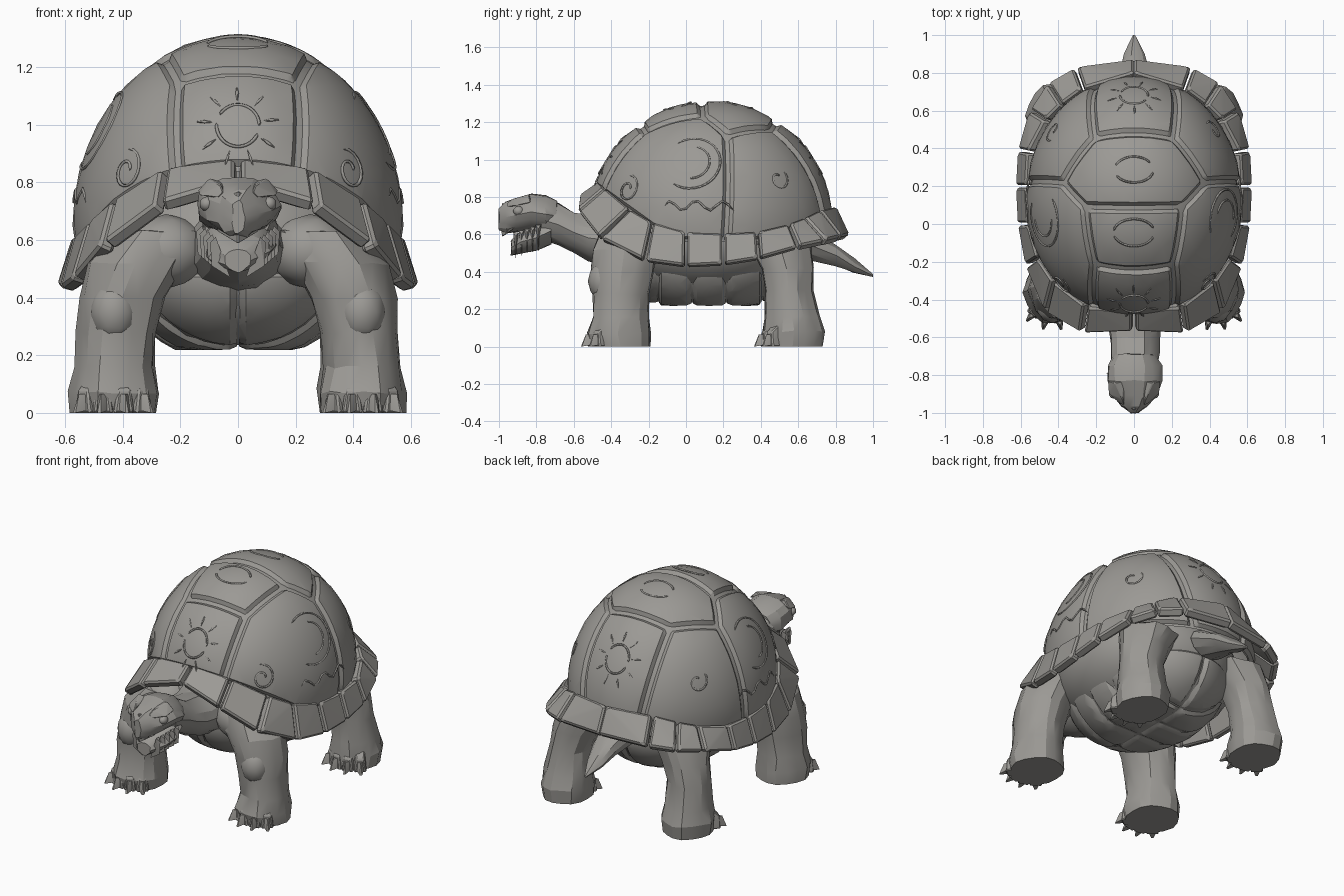
import bpy, bmesh, math, random
from mathutils import Vector

random.seed(4)
cube = bpy.data.objects.get("Cube")
if cube:
    bpy.data.objects.remove(cube)

stone = bpy.data.materials.new("warm_grey_stone")
GREY = (0.33, 0.32, 0.30, 1)
stone.diffuse_color = GREY
stone.use_nodes = True
stone.node_tree.nodes["Principled BSDF"].inputs["Base Color"].default_value = GREY
stone.node_tree.nodes["Principled BSDF"].inputs["Roughness"].default_value = 0.9
SIDES = ((1, "left"), (-1, "right"))


def add(name, data):
    data.materials.append(stone)
    ob = bpy.data.objects.new(name, data)
    bpy.context.collection.objects.link(ob)
    return ob


def finish(name, bm, angle=30):
    bmesh.ops.recalc_face_normals(bm, faces=bm.faces[:])
    me = bpy.data.meshes.new(name)
    bm.to_mesh(me)
    bm.free()
    ob = add(name, me)
    bpy.ops.object.select_all(action='DESELECT')
    ob.select_set(True)
    bpy.context.view_layer.objects.active = ob
    bpy.ops.object.shade_smooth_by_angle(angle=math.radians(angle))
    return ob


def ellipsoid_mesh(centre, radii, scale=1, floor=0, detail=4):
    bm = bmesh.new()
    bmesh.ops.create_icosphere(bm, subdivisions=detail, radius=scale)
    for v in bm.verts:
        v.co = Vector([c + r * k for c, r, k in zip(centre, radii, v.co)])
        v.co.z = max(v.co.z, floor)
    return bm


def ellipsoid(name, centre, radii, detail=3, **kw):
    return finish(name, ellipsoid_mesh(centre, radii, detail=detail, **kw))


def hull(name, points, bevel=0.0):
    bm = bmesh.new()
    for p in points:
        bm.verts.new(p)
    bmesh.ops.convex_hull(bm, input=bm.verts[:])
    bmesh.ops.dissolve_limit(bm, angle_limit=0.03, verts=bm.verts[:], edges=bm.edges[:])
    if bevel:
        bmesh.ops.bevel(bm, geom=bm.edges[:], offset=bevel, segments=1, affect='EDGES')
    return finish(name, bm, 20)


def loft(name, rings, axis="z", s=1, sides=16, rough=0.006, folds=0.03):
    """Tube through rings of (x, y, z, half width, half depth)."""
    bm = bmesh.new()
    loops = []
    for x, y, z, rx, ry in rings:
        loop = []
        for i in range(sides):
            a = math.tau * i / sides
            k = 1 + folds * math.cos(5 * a)
            u, w = rx * k * math.cos(a), ry * k * math.sin(a)
            p = Vector((x + u, y + w, z) if axis == "z" else (x + u, y, z + w))
            if z > 0 and rx > rough * 3:
                p += Vector([random.uniform(-rough, rough) for _ in range(3)])
            loop.append(bm.verts.new((p.x * s, p.y, p.z)))
        loops.append(loop)
    for a, b in zip(loops, loops[1:]):
        for i in range(sides):
            j = (i + 1) % sides
            bm.faces.new((a[i], a[j], b[j], b[i]))
    bm.faces.new(loops[0])
    bm.faces.new(loops[-1])
    return finish(name, bm, 22)


def armour_plate(name, centre, radii, planes, floor=0, gap=0.006, soft=0.024):
    """Piece of an ellipsoid kept in front of every plane, with sunken edges."""
    bm = ellipsoid_mesh(centre, radii, floor=floor)
    for inner in (False, True):
        for co, no in planes:
            bmesh.ops.bisect_plane(bm, geom=bm.verts[:] + bm.edges[:] + bm.faces[:], dist=1e-5,
                                   plane_co=co + no * (gap + soft * inner), plane_no=no,
                                   clear_inner=not inner)
    c = Vector(centre)
    for v in bm.verts:
        d = min(no.dot(v.co - co) for co, no in planes) - gap
        k = 0.96 + 0.04 * min(1, d / soft) + 0.01 * min(1, max(0, d - soft) / 0.08)
        v.co = c + (v.co - c) * k
    return finish(name, bm)


# Upper shell: domed core with eight big scutes
DOME, RAD = Vector((0, 0.13, 0.65)), Vector((0.57, 0.65, 0.66))
LOWER = [(Vector((0, 0, 0.56)), Vector((0, 0, 1))),
         (Vector((0, -0.46, 0.83)), Vector((0, 0.2, 0.28)).normalized())]


def lift(x, y):
    h = 1 - (x / RAD.x) ** 2 - ((y - DOME.y) / RAD.y) ** 2
    return Vector((x, y, DOME.z + RAD.z * math.sqrt(max(h, 0))))


def scute(name, outline, closed=False):
    pts = [lift(*p) for p in outline]
    seed = sum(pts, Vector()) / len(pts)
    planes = list(LOWER)
    for p, q in zip(pts, pts[1:] + (pts[:1] if closed else [])):
        n = (p - DOME).cross(q - DOME).normalized()
        planes.append((DOME, n if n.dot(seed - DOME) > 0 else -n))
    armour_plate(name, DOME, RAD, planes)


core = ellipsoid_mesh(DOME, RAD, 0.97)
for co, no in LOWER:
    bmesh.ops.bisect_plane(core, geom=core.verts[:] + core.edges[:] + core.faces[:],
                           plane_co=co, plane_no=no, clear_inner=True)
finish("shell_core", core)

F, A, B, C, D, E, R = ((.20, -.47), (.21, -.22), (.26, .09), (.38, .22),
                       (.21, .46), (.22, .70), (.565, .22))


def flip(p):
    return (-p[0], p[1])


scute("front_scute", [F, A, flip(A), flip(F)])
scute("crown_scute_front", [A, B, flip(B), flip(A)], True)
scute("crown_scute_back", [B, C, D, flip(D), flip(C), flip(B)], True)
scute("back_scute", [E, D, flip(D), flip(E)])
for s, side in SIDES:
    for name, path in (("front", [F, A, B, C, R]), ("back", [R, C, D, E])):
        scute(f"{side}_{name}_scute", [p if s > 0 else flip(p) for p in path])


# Carved marks following the dome
def mark(name, direction, strokes, depth=0.006):
    d = Vector(direction).normalized()
    u = Vector((0, 0, 1)).cross(d)
    u = Vector((1, 0, 0)) if u.length < 0.3 else u.normalized()
    w = d.cross(u)
    cu = bpy.data.curves.new(name, 'CURVE')
    cu.dimensions, cu.bevel_depth, cu.bevel_resolution = '3D', depth, 0
    for stroke in strokes:
        sp = cu.splines.new('POLY')
        sp.points.add(len(stroke) - 1)
        for i, (a, b) in enumerate(stroke):
            n = (d + u * a + w * b).normalized()
            p = DOME + Vector([r * k for r, k in zip(RAD, n)]) * 1.007
            sp.points[i].co = (*p, 1)
            sp.points[i].radius = 0.3 if i in (0, len(stroke) - 1) else 1
    add(name, cu)


def arc(r, start, end, squash=1.0, grow=0.0, n=22):
    return [((r + grow * i / n) * math.cos(t), (r + grow * i / n) * math.sin(t) * squash)
            for i in range(n + 1) for t in [start + (end - start) * i / n]]


def rays(count, r0, r1):
    return [[(r * math.cos(t), r * math.sin(t)) for r in (r0, (r0 + r1) / 2, r1)]
            for i in range(count) for t in [math.tau * i / count + 0.2]]


sun = [arc(.13, 0, 2.6), arc(.13, 3, 5.9)] + rays(9, .16, .26)
mark("front_sun_mark", (0, -1, .62), sun)
mark("back_sun_mark", (0, 1, .62), sun)
mark("crown_oval_front", (0, -.28, 1), [arc(.19, .3, 3, .6), arc(.19, 3.4, 6, .6)])
mark("crown_oval_back", (0, .25, 1), [arc(.18, .6, 2.8, .6), arc(.18, 3.6, 6.1, .6)])
for s, side in SIDES:
    mark(side + "_moon_mark", (s, -.18, .6), [arc(.24, -2.2, 2.2), arc(.15, -1.6, 1.4)])
    mark(side + "_front_spiral", (s * .75, -.75, .32), [arc(.03, 0, 8, 1, .09)])
    mark(side + "_back_spiral", (s * .8, .6, .4), [arc(.03, 1, 7, 1, .07)])
    mark(side + "_wave_mark", (s, -.1, .16),
         [[(.05 * i - .3, .04 * math.sin(i * 1.4)) for i in range(13)]])

# Rim plates: outer and inner edge, front to back
OUTER = [(0, -.56, .80), (.27, -.57, .72), (.46, -.46, .58), (.56, -.22, .46), (.60, 0, .43),
         (.61, .20, .44), (.60, .39, .47), (.54, .60, .53), (.45, .74, .56), (.31, .82, .58),
         (0, .86, .59)]
INNER = [(0, -.46, .87), (.25, -.43, .84), (.42, -.30, .73), (.50, -.18, .66), (.55, 0, .61),
         (.56, .20, .60), (.55, .38, .61), (.46, .55, .65), (.38, .63, .68), (.27, .71, .72),
         (0, .79, .74)]
for s, side in SIDES:
    for i in range(len(OUTER) - 1):
        oa, ob, ia, ib = [Vector((p[0] * s, p[1], p[2]))
                          for p in (OUTER[i], OUTER[i + 1], INNER[i], INNER[i + 1])]
        n = (ob - oa).cross(ia - oa).normalized()
        n = n if n.z > 0 else -n
        end = 1.0 if i == len(OUTER) - 2 else 0.96
        quad = [oa.lerp(ob, .04), oa.lerp(ob, end), ia.lerp(ib, .04), ia.lerp(ib, end)]
        hull(f"{side}_rim_plate_{i + 1}", [p + n * t for p in quad for t in (.018, -.035)], .01)

# Belly: soft body and plated underside
ellipsoid("body", (0, .12, .58), (.50, .53, .33))
BOWL, BOWL_R = (0, .12, .5), (.41, .52, .33)
ellipsoid("belly_core", BOWL, BOWL_R, scale=.97, floor=.235)
cuts = [-.42, -.16, .03, .22, .42, .66]
for s, side in SIDES:
    for i, (a, b) in enumerate(zip(cuts, cuts[1:])):
        armour_plate(f"{side}_belly_plate_{i + 1}", BOWL, BOWL_R,
                     [(Vector((0, 0, 0)), Vector((s, 0, 0))),
                      (Vector((0, a, 0)), Vector((0, 1, 0))),
                      (Vector((0, b, 0)), Vector((0, -1, 0))),
                      (Vector((0, 0, .5)), Vector((0, 0, -1)))], floor=.22, gap=.004)

# Legs, knee pads and claws
FRONT_LEG = [(.43, -.35, 0, .15, .16), (.43, -.36, .07, .155, .17), (.43, -.35, .16, .135, .15),
             (.42, -.35, .28, .135, .155), (.40, -.34, .40, .15, .165), (.35, -.33, .52, .17, .17),
             (.27, -.29, .63, .16, .16)]
BACK_LEG = [(.42, .57, 0, .14, .16), (.42, .575, .08, .15, .165), (.42, .57, .16, .135, .145),
            (.41, .55, .30, .125, .13), (.38, .54, .42, .14, .14), (.32, .50, .55, .17, .17)]
for s, side in SIDES:
    loft(side + "_front_leg", FRONT_LEG, s=s)
    loft(side + "_back_leg", BACK_LEG, s=s)
    ellipsoid(side + "_shoulder", (s * .25, -.33, .56), (.15, .14, .13), 2)
    ellipsoid(side + "_knee_pad", (s * .43, -.44, .35), (.085, .085, .11), 2)
    for foot, x0, y0 in (("front", .43, -.35), ("back", .43, .575)):
        for i in range(4):
            t = math.radians(-38 + 26 * i)
            d = Vector((s * math.sin(t), -math.cos(t), 0))
            w = Vector((-d.y, d.x, 0))
            base = Vector((s * x0, y0, 0)) + d * .12
            up = Vector((0, 0, 1))
            hull(f"{side}_{foot}_toe_{i + 1}",
                 [base + d * f + w * g + up * h for f, g, h in
                  ((0, .04, 0), (0, -.04, 0), (0, .03, .12), (0, -.03, .12),
                   (.055, .035, 0), (.055, -.035, 0), (.05, .022, .08), (.05, -.022, .08))], .006)
            hull(f"{side}_{foot}_claw_{i + 1}",
                 [base + d * f + w * g + up * h for f, g, h in
                  ((.045, .022, .01), (.045, -.022, .01), (.045, .016, .065), (.045, -.016, .065),
                   (.07, 0, .065), (.095, .006, 0), (.095, -.006, 0))])

# Neck, head and tail
loft("neck", [(0, -.28, .58, .19, .17), (0, -.45, .57, .15, .13), (0, -.52, .585, .14, .125),
              (0, -.60, .61, .13, .105), (0, -.68, .655, .13, .115), (0, -.77, .68, .12, .11)], "y")
loft("head", [(0, -.69, .70, .11, .08), (0, -.75, .71, .145, .10), (0, -.83, .72, .145, .10),
              (0, -.91, .705, .115, .09), (0, -.965, .69, .07, .085), (0, -1, .68, .022, .06)],
     "y", rough=.004)
loft("lower_jaw", [(0, -.72, .62, .11, .07), (0, -.80, .585, .13, .075), (0, -.88, .56, .105, .065),
                   (0, -.935, .53, .045, .04)], "y", rough=.004)
hull("beak", [(x, y, z) for x, y, z in
              ((.06, -.93, .75), (-.06, -.93, .75), (0, -.985, .77), (0, -1, .69), (0, -.985, .585),
               (.075, -.92, .63), (-.075, -.92, .63))], .004)
for s, side in SIDES:
    ellipsoid(side + "_eye", (s * .108, -.895, .725), (.026, .03, .026), 2)
    hull(side + "_brow", [(s * x, y, z) for x, y, z in
                          ((.05, -.96, .765), (.06, -.93, .79), (.10, -.84, .815), (.14, -.83, .77),
                           (.135, -.90, .755), (.07, -.955, .745), (.05, -.83, .80))], .004)
    for i in range(5):
        x, y, z = .125 - .012 * i, -.79 - .03 * i, .60 - .01 * i
        hull(f"{side}_cheek_fold_{i + 1}", [(s * (x + a), y + b, z + c) for a, b, c in
             ((0, -.014, .05), (0, .014, .05), (.02, 0, .03), (.014, 0, -.05), (-.05, 0, -.09))])
loft("tail", [(0, .64, .55, .12, .09), (0, .80, .49, .08, .06), (0, .90, .43, .05, .04),
              (0, 1, .38, .006, .008)], "y", sides=10)
